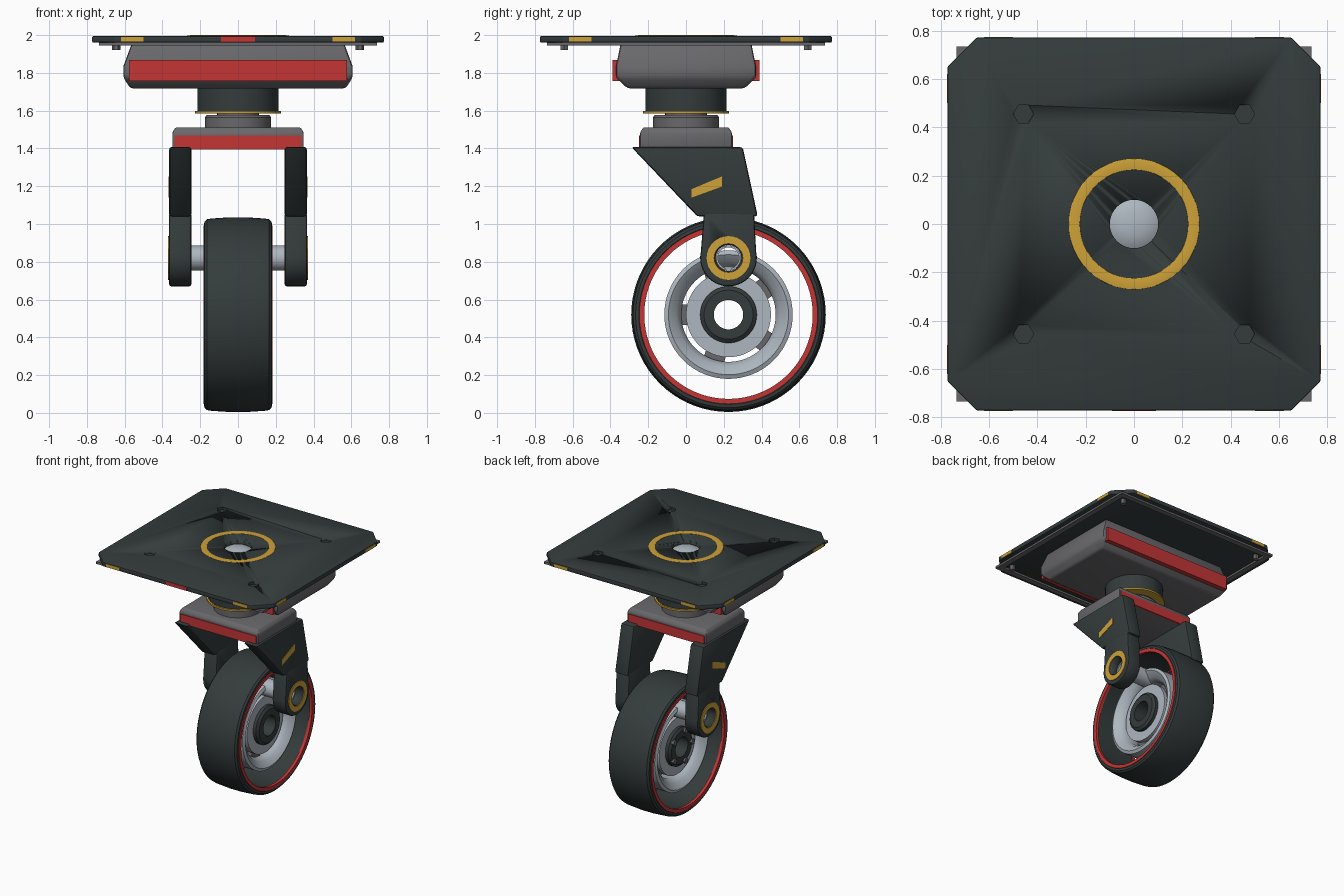
import bpy, bmesh
from math import sin, cos, pi, sqrt, radians

if "Cube" in bpy.data.objects:
    bpy.data.objects.remove(bpy.data.objects["Cube"], do_unlink=True)


def material(name, r, g, b):
    m = bpy.data.materials.new(name)
    m.use_nodes = True
    m.diffuse_color = (r, g, b, 1)
    m.node_tree.nodes["Principled BSDF"].inputs["Base Color"].default_value = (r, g, b, 1)
    return m


DARK = material("charcoal", 0.035, 0.045, 0.045)
GREY = material("mid grey", 0.14, 0.14, 0.15)
LIGHT = material("light steel", 0.42, 0.47, 0.52)
RED = material("red", 0.55, 0.035, 0.035)
YELLOW = material("yellow", 0.62, 0.36, 0.04)


def place(axis, a, b, h):
    """Point with in-plane coordinates a, b and height h along the axis."""
    return {"X": (h, a, b), "Y": (a, h, b), "Z": (a, b, h)}[axis]


def finish(name, bm, mat, bevel=0, smooth=True):
    bmesh.ops.remove_doubles(bm, verts=bm.verts, dist=1e-5)
    bmesh.ops.recalc_face_normals(bm, faces=bm.faces)
    me = bpy.data.meshes.new(name)
    bm.to_mesh(me)
    bm.free()
    me.materials.append(mat)
    ob = bpy.data.objects.new(name, me)
    bpy.context.collection.objects.link(ob)
    bpy.ops.object.select_all(action="DESELECT")
    ob.select_set(True)
    bpy.context.view_layer.objects.active = ob
    if bevel:
        mod = ob.modifiers.new("bevel", "BEVEL")
        mod.width, mod.segments, mod.limit_method = bevel, 2, "ANGLE"
        bpy.ops.object.modifier_apply(modifier="bevel")
    if smooth:
        bpy.ops.object.shade_smooth_by_angle(angle=radians(35))
    return ob


def prism(name, pts, axis, lo, hi, mat, bevel=0):
    bm = bmesh.new()
    ends = [[bm.verts.new(place(axis, a, b, h)) for a, b in pts] for h in (lo, hi)]
    for ring in ends:
        bm.faces.new(ring)
    n = len(pts)
    for i in range(n):
        j = (i + 1) % n
        bm.faces.new((ends[0][i], ends[0][j], ends[1][j], ends[1][i]))
    return finish(name, bm, mat, bevel)


def rect(a0, a1, b0, b1):
    return [(a0, b0), (a1, b0), (a1, b1), (a0, b1)]


def lathe(name, profile, mat, axis="Z", centre=(0, 0), seg=48, turn=0):
    """Revolve a closed (radius, height) outline about an axis."""
    bm = bmesh.new()
    rings = []
    for k in range(seg):
        t = turn + 2 * pi * k / seg
        rings.append([bm.verts.new(place(axis, centre[0] + r * cos(t), centre[1] + r * sin(t), h))
                      for r, h in profile])
    n = len(profile)
    for k in range(seg):
        p, q = rings[k], rings[(k + 1) % seg]
        for i in range(n):
            j = (i + 1) % n
            bm.faces.new((p[i], p[j], q[j], q[i]))
    return finish(name, bm, mat)


def ring(name, r0, r1, lo, hi, mat, **kw):
    return lathe(name, rect(r0, r1, lo, hi), mat, **kw)


def loft(name, sections, mat, bevel):
    """Stack of rectangles given as (half x, half y, z)."""
    bm = bmesh.new()
    loops = [[bm.verts.new((x * sx, y * sy, z)) for sx, sy in ((-1, -1), (1, -1), (1, 1), (-1, 1))]
             for x, y, z in sections]
    bm.faces.new(loops[0])
    bm.faces.new(loops[-1])
    for p, q in zip(loops, loops[1:]):
        for i in range(4):
            j = (i + 1) % 4
            bm.faces.new((p[i], p[j], q[j], q[i]))
    return finish(name, bm, mat, bevel)


def cut(ob, cutter):
    mod = ob.modifiers.new("cut", "BOOLEAN")
    mod.operation, mod.object, mod.solver = "DIFFERENCE", cutter, "EXACT"
    bpy.context.view_layer.objects.active = ob
    bpy.ops.object.modifier_apply(modifier="cut")
    bpy.data.objects.remove(cutter, do_unlink=True)


# Mounting plate with chamfered corners, sockets and a centre hole
W, C = 0.772, 0.65
outline = [(-C, -W), (C, -W), (W, -C), (W, C), (C, W), (-C, W), (-W, C), (-W, -C)]
plate = prism("mounting_plate", outline, "Z", 1.96, 1.996, DARK, 0.008)
for x in (-0.457, 0.457):
    for y in (-0.455, 0.455):
        cut(plate, ring("socket_cutter", 0, 0.042, 1.975, 2.1, DARK, centre=(x, y), seg=6))
cut(plate, ring("centre_cutter", 0, 0.1, 1.965, 2.1, DARK))
lathe("centre_pin", [(0, 1.962), (0.1, 1.962), (0.1, 1.97), (0.08, 1.982), (0.045, 1.991), (0, 1.995)],
      LIGHT, seg=32)
lathe("bearing_ring", [(0.22, 1.985), (0.275, 1.985), (0.27, 1.997), (0.25, 2.0), (0.225, 1.997)], YELLOW)

# Under-plate frame and its corner bolts
ring("under_frame", 0.69 * sqrt(2), 0.735 * sqrt(2), 1.945, 1.962, GREY, seg=4, turn=pi / 4)
for x in (-0.645, 0.645):
    for y in (-0.645, 0.645):
        ring("corner_bolt", 0, 0.022, 1.922, 1.962, GREY, centre=(x, y), seg=6)

# Coloured marks on the plate edges
for s in (-1, 1):
    for c in (-0.56, 0.56):
        for axis in "XY":
            h = sorted((s * (W - 0.004), s * (W + 0.002)))
            prism("edge_mark", rect(c - 0.06, c + 0.06, 1.965, 1.99), axis, *h, YELLOW)
prism("front_mark", rect(-0.09, 0.09, 1.964, 1.992), "Y", -W - 0.002, -W + 0.004, RED)

# Swivel housing with front and back bars
loft("housing", [(0.57, 0.31, 1.718), (0.607, 0.37, 1.775), (0.607, 0.37, 1.835), (0.56, 0.345, 1.962)],
     GREY, 0.015)
for s, side in ((-1, "front"), (1, "back")):
    prism(side + "_housing_bar", rect(-0.578, 0.578, 1.756, 1.867), "Y",
          *sorted((s * 0.345, s * 0.388)), RED)

# Swivel neck
ring("swivel_collar", 0, 0.215, 1.598, 1.725, DARK)
ring("swivel_ring", 0.12, 0.228, 1.586, 1.599, YELLOW)
lathe("swivel_neck", [(0, 1.5), (0.175, 1.5), (0.175, 1.565), (0.165, 1.578), (0.11, 1.578),
                      (0.11, 1.6), (0, 1.6)], GREY)

# Fork crown with red bars
loft("fork_crown", [(0.348, 0.243, 1.4), (0.348, 0.243, 1.485), (0.33, 0.225, 1.512)], GREY, 0.008)
for s, side in ((-1, "front"), (1, "back")):
    prism(side + "_crown_bar", rect(-0.335, 0.335, 1.395, 1.468), "Y",
          *sorted((s * 0.235, s * 0.25)), RED)

# Fork legs, axle bosses and stripes
AY, AZ, WZ = 0.225, 0.82, 0.52
leg = [(-0.29, 1.408), (0.3, 1.408), (0.38, 1.04), (0.06, 1.04)]
arm = [(0.36, 1.06), (0.095, 1.06)] + [(AY + 0.15 * cos(t), AZ + 0.15 * sin(t))
                                       for t in (pi * (0.93 + 1.14 * i / 24) for i in range(25))]
stripe = [(0.03, 1.14), (0.19, 1.198), (0.19, 1.252), (0.03, 1.185)]
for s, side in ((1, "left"), (-1, "right")):
    span = sorted((s * 0.247, s * 0.365))
    prism(side + "_fork_leg", leg, "X", *span, DARK, 0.015)
    lower = prism(side + "_fork_arm", arm, "X", *span, DARK, 0.012)
    cut(lower, ring("axle_cutter", 0, 0.068, -0.5, 0.5, DARK, axis="X", centre=(AY, AZ)))
    prism(side + "_stripe", stripe, "X", *sorted((s * 0.362, s * 0.368)), YELLOW)
    ring(side + "_axle_ring", 0.076, 0.116, *sorted((s * 0.36, s * 0.37)), YELLOW,
         axis="X", centre=(AY, AZ), seg=32)
ring("axle_tube", 0.056, 0.066, -0.3, 0.3, LIGHT, axis="X", centre=(AY, AZ), seg=32)

# Wheel: tyre, trim rings, rim, spokes and hub
wheel = dict(axis="X", centre=(AY, WZ))
half = [(0.455, 0.165), (0.475, 0.18), (0.492, 0.178), (0.505, 0.165), (0.509, 0.14), (0.515, 0.05)]
lathe("tyre", half + [(r, -x) for r, x in reversed(half)], DARK, seg=72, **wheel)
for s, side in ((1, "left"), (-1, "right")):
    ring(side + "_trim_ring", 0.446, 0.472, *sorted((s * 0.16, s * 0.183)), RED, seg=72, **wheel)
lathe("rim", [(0.34, -0.12), (0.34, 0.12), (0.318, 0.13), (0.275, 0.1), (0.25, 0.06),
              (0.25, -0.06), (0.275, -0.1), (0.318, -0.13)], LIGHT, seg=64, **wheel)
ring("wheel_disc", 0.13, 0.225, -0.08, 0.08, LIGHT, **wheel)
lathe("hub", [(0.078, -0.12), (0.13, -0.12), (0.15, -0.105), (0.15, 0.105), (0.13, 0.12), (0.078, 0.12)],
      DARK, **wheel)
for k in range(5):
    t = radians(36 + 72 * k)
    u, v = (cos(t), sin(t)), (-sin(t), cos(t))
    pts = [(AY + r * u[0] + w * v[0], WZ + r * u[1] + w * v[1])
           for r, w in ((0.21, -0.055), (0.27, -0.055), (0.27, 0.055), (0.21, 0.055))]
    prism("spoke", pts, "X", -0.05, 0.05, GREY)
    ring("hub_bolt", 0, 0.022, -0.135, -0.1, GREY, axis="X", seg=6,
         centre=(AY + 0.125 * u[0], WZ + 0.125 * u[1]))
